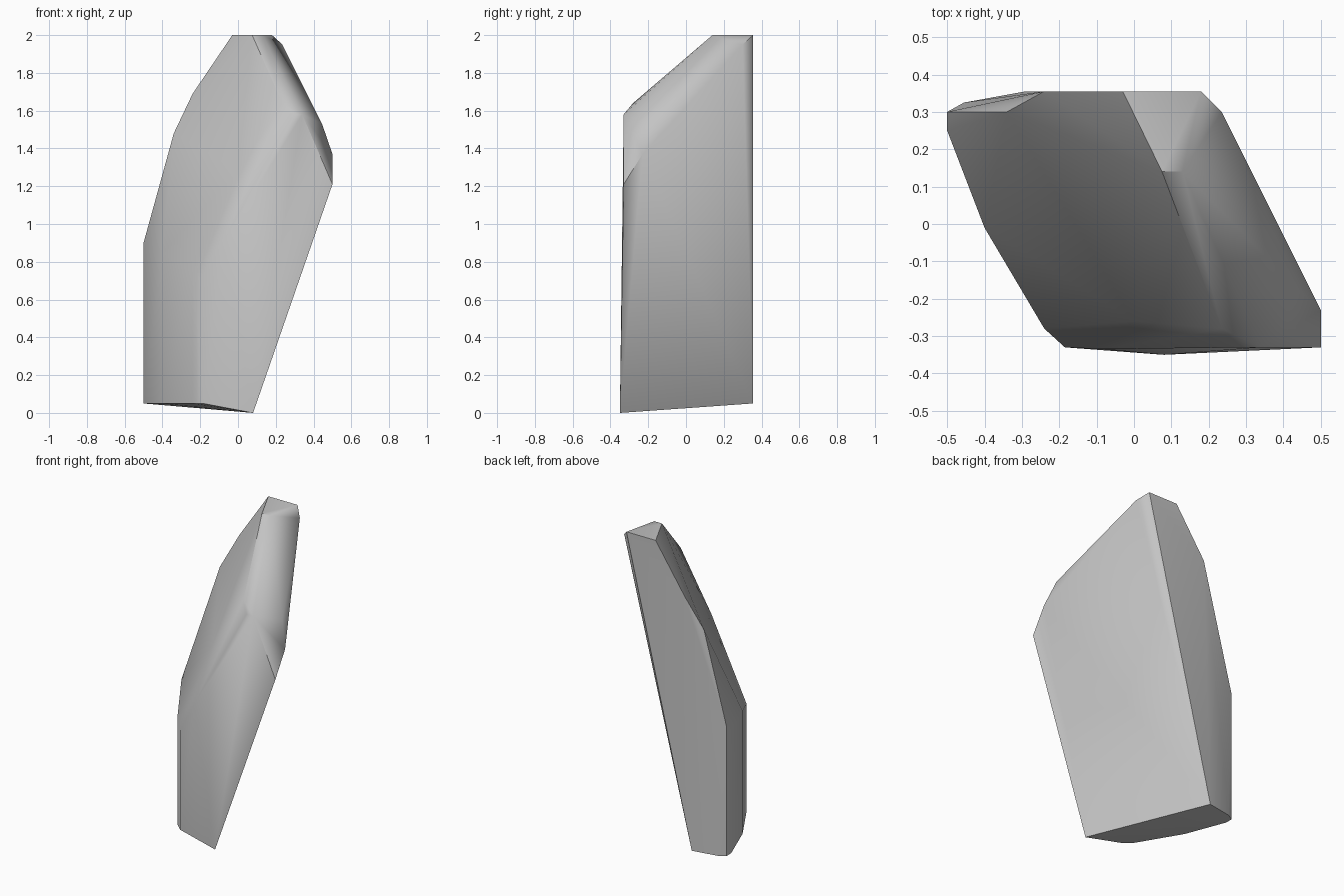
import bpy
import bmesh
import math

cube = bpy.data.objects.get("Cube")
if cube:
    bpy.data.objects.remove(cube, do_unlink=True)


def flat_material(name, colour):
    mat = bpy.data.materials.new(name)
    mat.use_nodes = True
    mat.diffuse_color = colour
    mat.node_tree.nodes["Principled BSDF"].inputs["Base Color"].default_value = colour
    return mat


def level(outline, height):
    """Lift a flat outline to one height."""
    return [(x, y, height) for x, y in outline]


def hull_object(name, points, mat, smooth_angle):
    """Wrap the points in one convex solid with merged flat facets."""
    bm = bmesh.new()
    for point in points:
        bm.verts.new(point)
    result = bmesh.ops.convex_hull(bm, input=bm.verts[:])
    inside = {g for g in result["geom_interior"] + result["geom_unused"]
              if isinstance(g, bmesh.types.BMVert)}
    bmesh.ops.delete(bm, geom=list(inside), context="VERTS")
    bmesh.ops.dissolve_limit(bm, angle_limit=math.radians(1.5),
                             verts=bm.verts[:], edges=bm.edges[:])
    bmesh.ops.recalc_face_normals(bm, faces=bm.faces[:])
    mesh = bpy.data.meshes.new(name)
    bm.to_mesh(mesh)
    bm.free()
    mesh.materials.append(mat)
    obj = bpy.data.objects.new(name, mesh)
    bpy.context.collection.objects.link(obj)
    bpy.ops.object.select_all(action="DESELECT")
    obj.select_set(True)
    bpy.context.view_layer.objects.active = obj
    bpy.ops.object.shade_smooth_by_angle(angle=math.radians(smooth_angle))
    return obj


stone = flat_material("stone grey", (0.55, 0.55, 0.55, 1.0))

# Rounded left wall, rising straight from the base to the shoulder
left_wall = [(-0.24, -0.28), (-0.40, -0.01), (-0.50, 0.25), (-0.50, 0.30)]
base = level(left_wall + [(-0.185, -0.33), (-0.455, 0.325), (-0.29, 0.355)], 0.05)
toe = [(0.08, -0.35, 0.0)]
shoulder = level(left_wall[1:3], 0.85) + [
    (-0.24, -0.28, 0.75), (-0.19, -0.28, 0.85), (-0.185, -0.33, 0.70),
    (-0.08, -0.335, 0.90), (-0.40, 0.03, 0.90), (-0.50, 0.30, 0.90)]

# Slanting shoulder and back left corner
slope = [(0.0, -0.26, 1.28), (-0.34, 0.30, 1.48), (-0.24, 0.355, 1.69)]

# Bevelled ridge and overhanging right edge
ridge = [(0.235, -0.28, 1.64), (0.29, -0.33, 1.58), (0.34, -0.33, 1.58)]
overhang = [(0.50, -0.33, 1.21), (0.50, -0.23, 1.37),
            (0.445, -0.18, 1.53), (0.235, 0.30, 1.95)]

# Small flat summit
summit = level([(-0.03, 0.355), (0.18, 0.355), (0.13, 0.14), (0.075, 0.14)], 2.0)

hull_object("rock", base + toe + shoulder + slope + ridge + overhang + summit,
            stone, 40)
